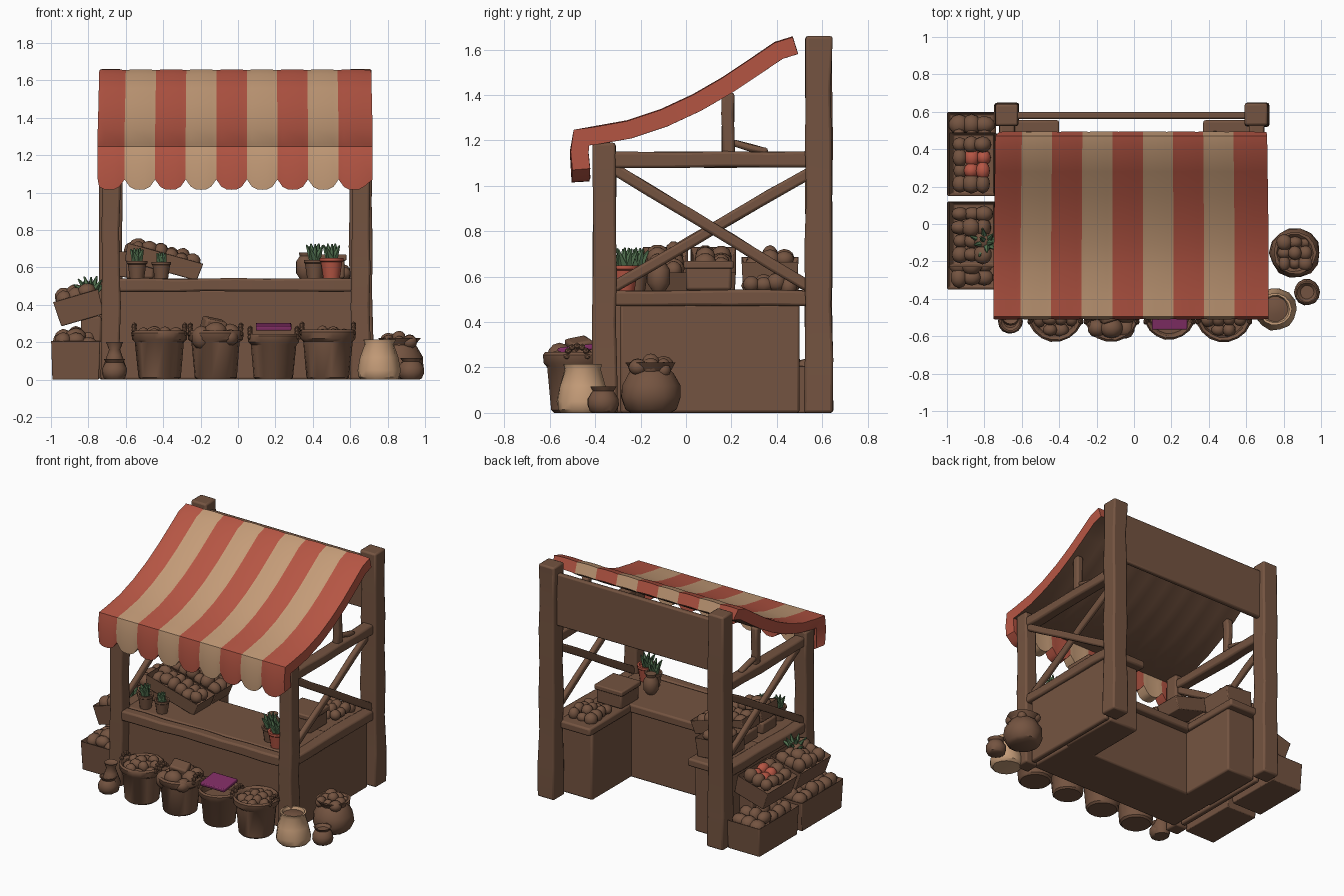
import bpy, bmesh, math, random
from mathutils import Vector, Matrix, Euler

if "Cube" in bpy.data.objects:
    bpy.data.objects.remove(bpy.data.objects["Cube"])

random.seed(4)
V = Vector


def material(name, rgb):
    m = bpy.data.materials.new(name)
    m.diffuse_color = (*rgb, 1)
    m.use_nodes = True
    m.node_tree.nodes["Principled BSDF"].inputs["Base Color"].default_value = m.diffuse_color
    return m


BROWN = material("wood brown", (0.175, 0.088, 0.052))
RED = material("awning red", (0.47, 0.093, 0.058))
TAN = material("canvas tan", (0.56, 0.335, 0.19))
GREEN = material("leaf green", (0.085, 0.17, 0.08))
PURPLE = material("purple cloth", (0.22, 0.027, 0.13))


def finish(name, bm, mats, bevel=0, angle=40):
    bmesh.ops.recalc_face_normals(bm, faces=bm.faces)
    me = bpy.data.meshes.new(name)
    bm.to_mesh(me)
    bm.free()
    for m in mats:
        me.materials.append(m)
    ob = bpy.data.objects.new(name, me)
    bpy.context.collection.objects.link(ob)
    bpy.ops.object.select_all(action='DESELECT')
    ob.select_set(True)
    bpy.context.view_layer.objects.active = ob
    if bevel:
        md = ob.modifiers.new("bevel", 'BEVEL')
        md.width, md.segments, md.limit_method = bevel, 2, 'ANGLE'
    bpy.ops.object.shade_smooth_by_angle(angle=math.radians(angle))
    return ob


def box(name, lo, hi, mat=BROWN, bevel=0.012, rot=(0, 0, 0)):
    lo, hi = V(lo), V(hi)
    bm = bmesh.new()
    M = Matrix.Translation((lo + hi) / 2) @ Euler(rot).to_matrix().to_4x4() @ Matrix.Diagonal((*(hi - lo), 1))
    bmesh.ops.create_cube(bm, size=1, matrix=M)
    return finish(name, bm, [mat], bevel)


def beam(name, a, b, w, h, n=5, flare=0.0):
    """Rough-hewn timber: lofted rectangles with slight jitter."""
    a, b = V(a), V(b)
    d = (b - a).normalized()
    side = V((1, 0, 0)) if abs(d.x) < 0.9 else V((0, 1, 0))
    up = d.cross(side).normalized()
    bm, rings = bmesh.new(), []
    for i in range(n + 1):
        t = i / n
        k = 1 + flare * (1 - t) ** 2 + random.uniform(-0.05, 0.05)
        c = a.lerp(b, t) + side * random.uniform(-.003, .003) + up * random.uniform(-.003, .003)
        rings.append([bm.verts.new(c + side * w / 2 * k * s + up * h / 2 * k * u)
                      for s, u in ((-1, -1), (1, -1), (1, 1), (-1, 1))])
    for r, q in zip(rings, rings[1:]):
        for j in range(4):
            bm.faces.new((r[j], r[(j + 1) % 4], q[(j + 1) % 4], q[j]))
    bm.faces.new(rings[0])
    bm.faces.new(rings[-1])
    return finish(name, bm, [BROWN], 0.012, 50)


def lathe(name, prof, loc, mat=BROWN, segs=16, wob=0.0, scale=1.0):
    bm, rings = bmesh.new(), []
    for r, z in prof:
        rings.append([bm.verts.new(V(loc) + scale * V((
            r * math.cos(a) * (1 + random.uniform(-wob, wob)),
            r * math.sin(a) * (1 + random.uniform(-wob, wob)), z)))
            for a in (2 * math.pi * j / segs for j in range(segs))])
    for p, q in zip(rings, rings[1:]):
        for j in range(segs):
            bm.faces.new((p[j], p[(j + 1) % segs], q[(j + 1) % segs], q[j]))
    bm.faces.new(rings[0])
    bm.faces.new(rings[-1])
    return finish(name, bm, [mat])


def produce(name, M, sx, sy, r, second=None, round_area=False):
    """Heap of lumpy fruit over an area in the frame M; the middle ones may take a second colour."""
    bm = bmesh.new()
    nx, ny = max(2, round(sx / r / 1.6)), max(2, round(sy / r / 1.6))
    for i in range(nx):
        for j in range(ny):
            u, v = (i + .5) / nx - .5, (j + .5) / ny - .5
            if round_area and u * u + v * v > .25:
                continue
            p = V((u * sx, v * sy, random.uniform(-.3, .5) * r + r * .7 * (1 - 4 * max(u * u, v * v))))
            S = Matrix.Diagonal([random.uniform(.9, 1.3) for _ in range(3)] + [1])
            res = bmesh.ops.create_icosphere(bm, subdivisions=2, radius=r, matrix=M @ Matrix.Translation(p) @ S)
            if second and abs(u - .15) < .25 and abs(v) < .25:
                for f in {f for w in res['verts'] for f in w.link_faces}:
                    f.material_index = 1
    return finish(name, bm, [BROWN, second or BROWN])


def crate(name, c, size, tilt=0, second=None, r=0.04):
    """Open crate, flared a little, tilted about y, filled with produce."""
    sx, sy, sz = size
    M = Matrix.Translation(c) @ Matrix.Rotation(tilt, 4, 'Y')
    bm = bmesh.new()
    bmesh.ops.create_cube(bm, size=1, matrix=Matrix.Diagonal((sx, sy, sz, 1)))
    for v in bm.verts:
        if v.co.z < 0:
            v.co.x *= .95
            v.co.y *= .95
    top = [f for f in bm.faces if f.normal.z > .9]
    bmesh.ops.inset_region(bm, faces=top, thickness=.022)
    bmesh.ops.translate(bm, verts=top[0].verts, vec=(0, 0, -.05))
    bmesh.ops.transform(bm, matrix=M, verts=bm.verts)
    finish(name, bm, [BROWN], 0.006)
    produce(name + " produce", M @ Matrix.Translation((0, 0, sz / 2 - .03)), sx - .06, sy - .06, r, second)


def leaves(name, loc, h, spread, n=8):
    bm = bmesh.new()
    for i in range(n):
        M = (Matrix.Translation(loc) @ Matrix.Rotation(i * 2.4, 4, 'Z')
             @ Matrix.Rotation(spread * (.3 + .7 * i / n), 4, 'Y') @ Matrix.Translation((0, 0, h / 2)))
        bmesh.ops.create_cone(bm, cap_ends=True, segments=5, radius1=.03, radius2=.004, depth=h, matrix=M)
    return finish(name, bm, [GREEN])


# Posts and side frames
for s, x in (("left", -.68), ("right", .655)):
    beam(s + " front post", (x, -.36, 0), (x, -.36, 1.19), .095, .10, 6, .12)
    beam(s + " back post", (x, .585, 0), (x, .585, 1.66), .12, .115, 7, .06)
    beam(s + " upper rail", (x, -.41, 1.115), (x, .56, 1.115), .08, .07)
    beam(s + " lower rail", (x, -.35, .505), (x, .56, .505), .085, .07)
    beam(s + " brace rising", (x - .015, -.33, .55), (x - .015, .55, 1.06), .035, .05)
    beam(s + " brace falling", (x + .015, -.33, 1.08), (x + .015, .55, .55), .035, .05)
    beam(s + " awning strut", (x, .185, 1.13), (x, .185, 1.41), .05, .055, 3)
    beam(s + " strut foot", (x, .2, 1.19), (x, .36, 1.15), .04, .03, 2)
    box(s + " side panel", (x - .02, -.29, 0), (x + .02, .5, .48))
box("back board", (-.64, .562, 1.23), (.62, .6, 1.6), bevel=.01)

# U-shaped counter
box("counter front panel", (-.64, -.335, 0), (.62, .06, .48))
box("counter top", (-.65, -.33, .48), (.63, .10, .54))
beam("counter front rail", (-.65, -.37, .505), (.63, -.37, .505), .07, .07, 8)
for s, lo, hi in (("left", -.67, -.40), ("right", .37, .65)):
    box(s + " counter arm top", (lo, .05, .48), (hi, .555, .535))
    box(s + " counter arm base", (lo + .02, .03, 0), (hi - .02, .5, .49))

# Striped awning with scalloped valance
prof = [(.47, 1.655), (.39, 1.63), (.28, 1.555), (.16, 1.475), (.03, 1.40), (-.11, 1.335), (-.26, 1.285),
        (-.4, 1.26), (-.495, 1.247), (-.508, 1.15), (-.5, 1.025)]
N, SUB, X0, W = 9, 6, -.77, .1635
bm = bmesh.new()
cols = []
for i in range(N * SUB + 1):
    u = abs(2 * (i % SUB) / SUB - 1)
    puff = .004 * (1 - u * u)
    x = -.75 if i == 0 else .72 if i == N * SUB else X0 + W * i / SUB
    cols.append([bm.verts.new((x * (1 - .02 * max(0, y + .1)), y - (puff if k > 8 else 0),
                               z + (puff if k < 8 else 0) + (.055 * u ** 3 - .01 if k == len(prof) - 1 else 0)))
                 for k, (y, z) in enumerate(prof)])
for a, b in zip(cols, cols[1:]):
    for k in range(len(prof) - 1):
        bm.faces.new((a[k], a[k + 1], b[k + 1], b[k]))
awning = finish("awning", bm, [RED, TAN, BROWN])
if sum(p.normal.z for p in awning.data.polygons) < 0:
    awning.data.flip_normals()
md = awning.modifiers.new("thickness", 'SOLIDIFY')
md.thickness, md.offset, md.use_even_offset = .078, -1, True
bpy.ops.object.modifier_apply(modifier=md.name)
for p in awning.data.polygons:
    c = p.center
    stripe = min(N - 1, max(0, int((c.x / (1 - .02 * max(0, c.y + .1)) - X0) / W)))
    under = p.normal.z < -.3 and c.z > 1.13
    p.material_index = 2 if under and abs(p.normal.x) < .7 else stripe % 2
bpy.ops.object.shade_smooth_by_angle(angle=math.radians(40))

# Crates stacked outside the left side
for i, (lo, hi) in enumerate(((-.35, .12), (.15, .60))):
    crate("low crate %d" % i, (-.868, (lo + hi) / 2, .105), (.262, hi - lo, .21), 0, None, .045)
for i, (lo, hi) in enumerate(((-.23, .12), (.15, .49))):
    crate("raised crate %d" % i, (-.85, (lo + hi) / 2, .385), (.25, hi - lo, .14), -.28, (None, RED)[i], .042)
    box("raised crate support %d" % i, (-.84, lo + .04, .2), (-.73, hi - .04, .34))
leaves("crate greens", (-.79, -.1, .45), .11, 1.1, 10)

# Crates on the counter
for i, y in enumerate((-.09, .12)):
    crate("display crate %d" % i, (-.40, y, .63), (.42, .2, .10), .27, (None, RED)[i], .04)
    box("display crate support %d" % i, (-.6, y - .08, .54), (-.45, y + .08, .62))
crate("left arm crate", (-.53, .37, .61), (.22, .25, .14), .1, None, .04)
box("right arm box", (.37, .0, .54), (.57, .2, .655))
box("right arm box lid", (.36, -.01, .635), (.58, .21, .67), bevel=.008)
produce("right arm loaves", Matrix.Translation((.5, .37, .545)), .2, .22, .036)

# Plant pots
POT = [(.03, 0), (.04, 0), (.052, .08), (.058, .085), (.058, .1), (.045, .1), (.042, .085)]
for i, (x, y, mat, sc, h) in enumerate(((-.54, -.27, BROWN, .95, .085), (-.41, -.27, BROWN, .9, .06),
                                        (.41, -.22, BROWN, 1, .11), (.50, -.27, RED, 1.1, .11))):
    lathe("plant pot %d" % i, POT, (x, y, .54), mat, 12, 0, sc)
    leaves("pot plant %d" % i, (x, y, .62), h, .65)
lathe("counter jar", [(.03, 0), (.05, .03), (.05, .09), (.03, .12), (.035, .14), (.02, .14)], (.36, -.12, .54))

# Baskets along the front
BASKET = [(.1, 0), (.113, .012), (.13, .2), (.146, .215), (.15, .25), (.14, .262), (.125, .25), (.115, .2)]
for i, (x, sc) in enumerate(((-.42, 1), (-.12, 1), (.19, .93), (.48, 1.02))):
    y = -.48
    lathe("basket %d" % i, BASKET, (x, y, 0), BROWN, 18, .015, sc)
    if i != 2:
        produce("basket %d produce" % i, Matrix.Translation((x, y, .215)), .23, .23, (.035, .05, 0, .035)[i],
                None, True)
    for s in (-1, 1):
        bm = bmesh.new()
        for k in range(7):
            a = math.pi * k / 6
            bmesh.ops.create_icosphere(bm, subdivisions=1, radius=.016, matrix=Matrix.Translation(
                (x + s * .135 * sc, y + .045 * math.cos(a), .245 * sc + .045 * math.sin(a))))
        finish("basket %d handle" % i, bm, [BROWN])
box("bread slab", (-.19, -.52, .26), (-.07, -.42, .325), rot=(.2, .2, .3))
box("purple cloth", (.095, -.565, .27), (.285, -.41, .295), PURPLE, .006, (.12, 0, 0))

# Sacks
SACK = [(.09, 0), (.115, .015), (.135, .07), (.13, .12), (.1, .175), (.088, .185), (.115, .222), (.1, .222), (.07, .19)]
TALL = [(.095, 0), (.11, .015), (.115, .05), (.1, .12), (.08, .19), (.088, .215), (.075, .215), (.065, .185)]
for name, prof, x, y, sc, mat in (
        ("tan sack", TALL, .755, -.455, 1, TAN), ("large brown sack", SACK, .86, -.155, 1, BROWN),
        ("small right sack", SACK, .925, -.365, .52, BROWN), ("small left sack", SACK, -.66, -.52, .5, BROWN)):
    lathe(name, prof, (x, y, 0), mat, 14, .04, sc)
produce("large sack filling", Matrix.Translation((.86, -.155, .185)), .17, .17, .035, None, True)
lathe("tan sack filling", [(.07, .18), (.07, .195), (.03, .205)], (.755, -.455, 0), BROWN, 10)
lathe("left jug", [(.05, 0), (.065, .06), (.04, .13), (.03, .16), (.045, .2), (.03, .19)], (-.66, -.49, 0))
